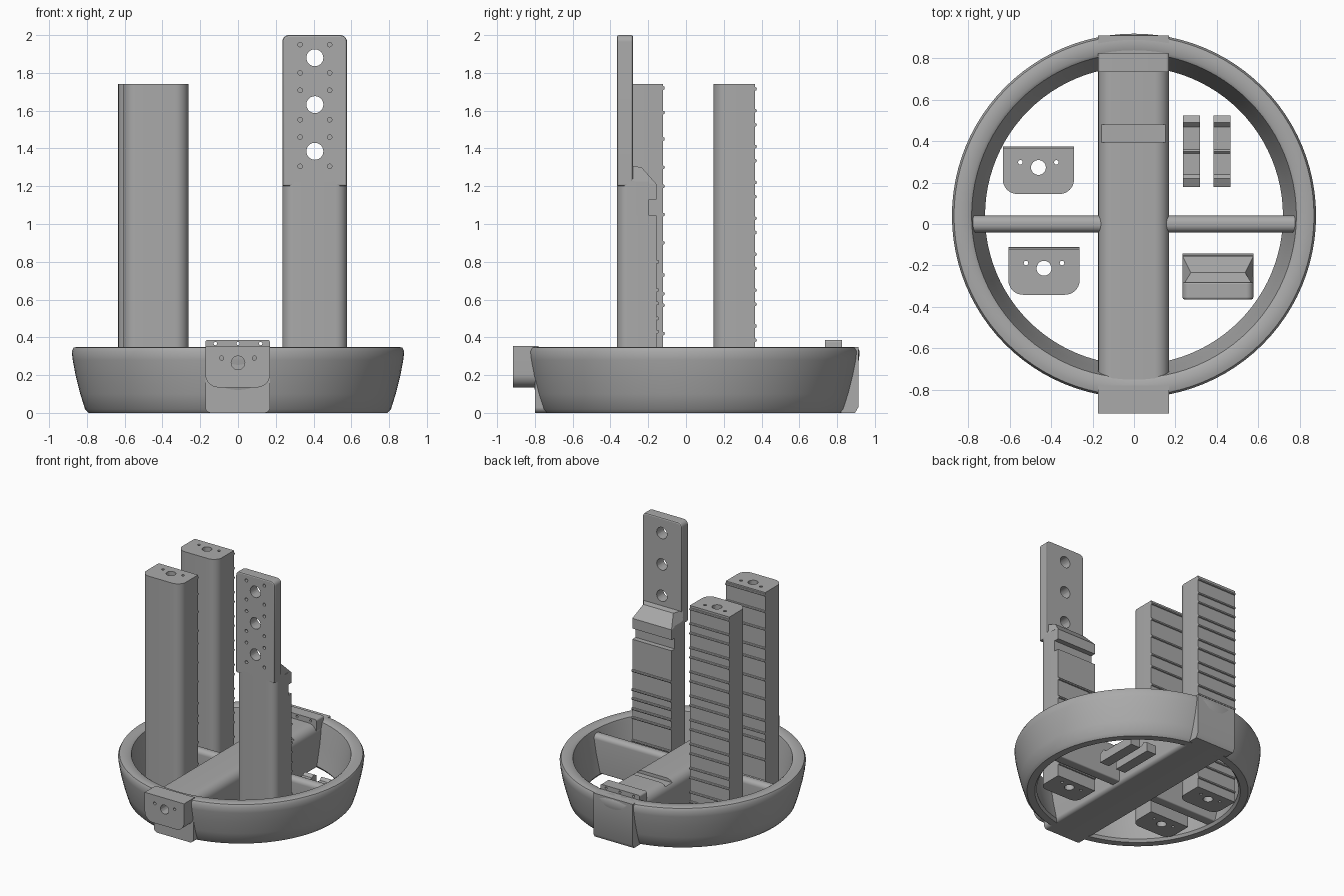
import bpy, bmesh, math
from mathutils import Matrix, Vector

cube = bpy.data.objects.get("Cube")
if cube:
    bpy.data.objects.remove(cube, do_unlink=True)

grey = bpy.data.materials.new("plain grey")
grey.use_nodes = True
grey.diffuse_color = (0.4, 0.4, 0.4, 1)
grey.node_tree.nodes["Principled BSDF"].inputs["Base Color"].default_value = (0.4, 0.4, 0.4, 1)

# Local (u, v, length) frames: upright, lying along y, lying along x
UP = Matrix.Identity(3)
ALONG_Y = Matrix(((1, 0, 0), (0, 0, 1), (0, 1, 0)))
ALONG_X = Matrix(((0, 0, 1), (1, 0, 0), (0, 1, 0)))


def finish(name, bm, smooth=True):
    bmesh.ops.recalc_face_normals(bm, faces=bm.faces)
    mesh = bpy.data.meshes.new(name)
    bm.to_mesh(mesh)
    bm.free()
    ob = bpy.data.objects.new(name, mesh)
    bpy.context.collection.objects.link(ob)
    mesh.materials.append(grey)
    if smooth:
        shade(ob)
    return ob


def shade(ob):
    bpy.ops.object.select_all(action='DESELECT')
    ob.select_set(True)
    bpy.context.view_layer.objects.active = ob
    bpy.ops.object.shade_smooth_by_angle(angle=math.radians(35))


def add_prism(bm, outline, a, b, frame):
    lo = [bm.verts.new(frame @ Vector((u, v, a))) for u, v in outline]
    hi = [bm.verts.new(frame @ Vector((u, v, b))) for u, v in outline]
    bm.faces.new(lo)
    bm.faces.new(hi[::-1])
    for i in range(len(lo)):
        j = (i + 1) % len(lo)
        bm.faces.new((lo[i], lo[j], hi[j], hi[i]))


def prism(name, outline, a, b, frame=UP):
    bm = bmesh.new()
    add_prism(bm, outline, a, b, frame)
    return finish(name, bm)


def rounded(u0, u1, v0, v1, low, high=0):
    """Rectangle with one radius on the low-v corners and one on the high-v corners."""
    pts = []
    for u, v, su, sv, r, start in ((u0, v0, 1, 1, low, 180), (u1, v0, -1, 1, low, 270),
                                   (u1, v1, -1, -1, high, 0), (u0, v1, 1, -1, high, 90)):
        if not r:
            pts.append((u, v))
            continue
        for k in range(9):
            t = math.radians(start + k * 90 / 8)
            pts.append((u + su * r + r * math.cos(t), v + sv * r + r * math.sin(t)))
    return pts


def circle(u, v, r, n=24):
    return [(u + r * math.cos(k * math.tau / n), v + r * math.sin(k * math.tau / n)) for k in range(n)]


def drill(ob, holes, a, b, frame=UP):
    bm = bmesh.new()
    for u, v, r in holes:
        add_prism(bm, circle(u, v, r), a, b, frame)
    cutter = finish("hole_cutter", bm, False)
    cut(ob, cutter)


def cut(ob, cutter):
    mod = ob.modifiers.new("cut", 'BOOLEAN')
    mod.object, mod.operation, mod.solver = cutter, 'DIFFERENCE', 'EXACT'
    bpy.context.view_layer.objects.active = ob
    bpy.ops.object.modifier_apply(modifier=mod.name)
    bpy.data.objects.remove(cutter, do_unlink=True)
    shade(ob)


def ribs(name, x0, x1, y, heights):
    bm = bmesh.new()
    for z in heights:
        add_prism(bm, circle(y, z, 0.01, 8), x0, x1, ALONG_X)
    finish(name, bm)


# Flared ring
CY = 0.04
section = [(0.72, 0.02), (0.735, 0), (0.79, 0), (0.81, 0.02), (0.835, 0.1), (0.86, 0.2),
           (0.875, 0.28), (0.88, 0.325), (0.87, 0.345), (0.85, 0.35), (0.80, 0.35),
           (0.785, 0.34), (0.78, 0.32), (0.755, 0.17)]
bm = bmesh.new()
SEG = 96
loops = []
for k in range(SEG):
    t = k * math.tau / SEG
    loops.append([bm.verts.new((r * math.cos(t), CY + r * math.sin(t), z)) for r, z in section])
for k in range(SEG):
    a, b = loops[k], loops[(k + 1) % SEG]
    for i in range(len(section)):
        j = (i + 1) % len(section)
        bm.faces.new((a[i], a[j], b[j], b[i]))
finish("ring", bm)

# Crossbeam with softened shoulders, a shallow notch and a square back end
beam = prism("crossbeam", rounded(-0.173, 0.17, 0, 0.345, 0.03, 0.07), -0.8, 0.85, ALONG_Y)
cut(beam, prism("notch_cutter", rounded(-0.165, 0.155, 0.32, 0.4, 0), 0.395, 0.48, ALONG_Y))
prism("beam_back_end", [(0.82, 0), (0.895, 0), (0.912, 0.03), (0.912, 0.35), (0.82, 0.35)],
      -0.173, 0.17, ALONG_X)

# Raised strip near the back end, pierced by three small holes
strip = prism("raised_strip", rounded(-0.173, 0.17, 0.3, 0.387, 0, 0.015), 0.735, 0.825, ALONG_Y)
drill(strip, [(x, 0.367, 0.009) for x in (-0.12, 0, 0.12)], 0.7, 0.86, ALONG_Y)

# Front end plate
plate = prism("front_plate", rounded(-0.173, 0.17, 0.135, 0.355, 0.07), -0.915, -0.78, ALONG_Y)
drill(plate, [(0, 0.265, 0.036), (-0.087, 0.29, 0.011), (0.087, 0.29, 0.011)], -0.95, -0.83, ALONG_Y)

# Spokes
for side, x0, x1 in (("right", -0.78, -0.11), ("left", 0.11, 0.78)):
    prism(side + "_spoke", rounded(-0.04, 0.04, 0.02, 0.315, 0.01, 0.035), x0, x1, ALONG_X)

# Two bored columns with ribs on their backs
for name, x, y, heights in (
        ("back_column", -0.462, 0.255, [0.08 + 0.095 * k + 0.02 * (k % 2) for k in range(18)]),
        ("front_column", -0.435, -0.232, [0.1, 0.25, 0.42, 0.57, 0.63, 0.73, 0.9, 1.05, 1.2, 1.3, 1.45, 1.59, 1.72])):
    column = prism(name, rounded(x - 0.172, x + 0.172, y - 0.11, y + 0.11, 0.07), 0, 1.742)
    drill(column, [(x, y + 0.018, 0.036), (x - 0.087, y + 0.043, 0.011), (x + 0.087, y + 0.043, 0.011)], -0.1, 1.9)
    ribs(name + "_ribs", x - 0.172, x + 0.172, y + 0.11, heights)

# Tall column: body, neck, perforated upper plate
X0, X1, XM = 0.235, 0.577, 0.407
body = prism("tall_column_body", rounded(X0, X1, -0.365, -0.155, 0.06), 0, 1.045)
drill(body, [(XM, -0.235, 0.036), (XM - 0.087, -0.21, 0.011), (XM + 0.087, -0.21, 0.011)], -0.1, 0.5)
ribs("tall_column_ribs", X0, X1, -0.152, (0.1, 0.25, 0.43, 0.5, 0.58, 0.65, 0.8))
prism("tall_column_neck", rounded(X0, X1, -0.365, -0.195, 0.06), 1.04, 1.225)
upper = prism("upper_plate", rounded(X0, X1, 1.2, 2.0, 0, 0.035), -0.365, -0.28, ALONG_Y)
bevel = upper.modifiers.new("front_edge", 'BEVEL')
bevel.width, bevel.segments, bevel.angle_limit = 0.01, 2, math.radians(60)
bpy.context.view_layer.objects.active = upper
bpy.ops.object.modifier_apply(modifier=bevel.name)
drill(upper, [(XM, z, 0.045) for z in (1.88, 1.632, 1.385)], -0.5, -0.2, ALONG_Y)
drill(upper, [(XM + s * 0.078, z, 0.012) for s in (-1, 1) for z in (1.95, 1.8, 1.708, 1.552, 1.46, 1.305)],
      -0.4, -0.33, ALONG_Y)

# Sloped catch behind the plate, with chamfered flanks
bm = bmesh.new()
rows = [[bm.verts.new((x, y, z)) for x, y, z in
         ((X0, -0.3, low), (X1, -0.3, low), (X1 - inset, back, high), (X0 + inset, back, high))]
        for low, back, high, inset in ((1.13, -0.155, 1.13, 0), (1.23, -0.155, 1.21, 0), (1.31, -0.235, 1.3, 0.04))]
bm.faces.new(rows[0])
bm.faces.new(rows[-1][::-1])
for a, b in zip(rows, rows[1:]):
    for i in range(4):
        j = (i + 1) % 4
        bm.faces.new((a[i], a[j], b[j], b[i]))
finish("sloped_catch", bm, False)

# Pair of small ribbed clips lying on the ground
for side, x0 in (("inner", 0.236), ("outer", 0.385)):
    prism(side + "_clip", [(0.18, 0), (0.525, 0), (0.525, 0.07), (0.49, 0.09), (0.47, 0.07), (0.36, 0.07),
                           (0.35, 0.08), (0.34, 0.07), (0.24, 0.07), (0.22, 0.09), (0.18, 0.07)],
          x0, x0 + 0.082, ALONG_X)
